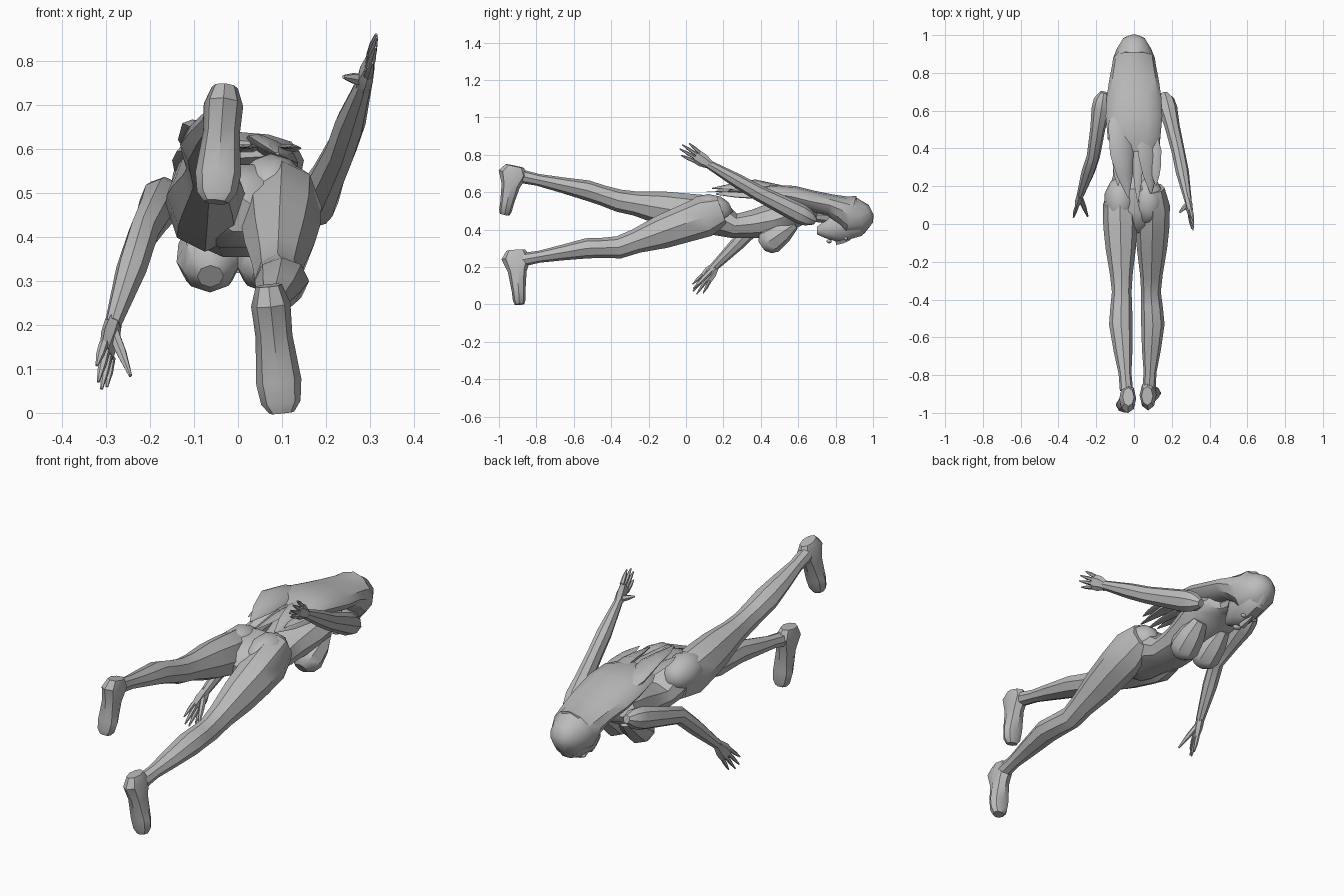
import bpy
import bmesh
from math import cos, sin, pi, radians
from mathutils import Vector, Matrix

default_cube = bpy.data.objects.get("Cube")
if default_cube:
    bpy.data.objects.remove(default_cube, do_unlink=True)

# One plain grey for the whole sculpture
GREY = (0.5, 0.5, 0.5, 1)
grey = bpy.data.materials.new("clay grey")
grey.use_nodes = True
grey.diffuse_color = GREY
grey.node_tree.nodes["Principled BSDF"].inputs["Base Color"].default_value = GREY

# Body profiles: position along the joints, half width, half depth
LEG = ((-.2, .06, .08), (0, .09, .11), (.25, .09, .1), (.5, .08, .09), (.8, .06, .065),
       (1, .052, .06), (1.5, .058, .054), (2, .062, .054), (2.4, .05, .041),
       (2.75, .034, .032), (3, .035, .036))
FOOT = ((0, .03, .05), (.15, .045, .08), (.4, .042, .05), (.75, .052, .037),
        (.92, .045, .034), (1, .028, .026))
ARM = ((-.35, .02, .02), (-.2, .045, .045), (0, .05, .055), (.4, .04, .05),
       (1, .035, .042), (1.4, .035, .038), (2, .019, .023))
BREAST = ((0, .04, .03), (.5, .068, .06), (1, .075, .075), (1.25, .06, .06), (1.4, .03, .03))
# Unit profiles, scaled for each use
LOCK = ((0, .5, .3), (.4, 1, .8), (1, .9, .6), (1.5, .6, .4), (2, .05, .1))
FINGER = ((0, 1, 1), (.5, .9, .9), (1, .3, .3))
PALM = ((0, .6, 1), (.5, 1, 1), (1, 1, .6))


def finish(name, bm):
    """Turn a bmesh into a shaded object."""
    bmesh.ops.recalc_face_normals(bm, faces=bm.faces)
    mesh = bpy.data.meshes.new(name)
    bm.to_mesh(mesh)
    bm.free()
    mesh.materials.append(grey)
    obj = bpy.data.objects.new(name, mesh)
    bpy.context.collection.objects.link(obj)
    bpy.ops.object.select_all(action="DESELECT")
    obj.select_set(True)
    bpy.context.view_layer.objects.active = obj
    bpy.ops.object.shade_smooth_by_angle(angle=radians(35))


def add_skin(bm, sections, sides, roll=0, across=Vector((1, 0, 0))):
    """Skin ellipses (centre, half width, half depth) set square to their path."""
    last = len(sections) - 1
    rings = []
    for i, (centre, wide, deep) in enumerate(sections):
        ahead, behind = sections[min(i + 1, last)], sections[max(i - 1, 0)]
        tangent = (ahead[0] - behind[0]).normalized()
        u = (across - tangent * tangent.dot(across)).normalized()
        u = Matrix.Rotation(roll, 3, tangent) @ u
        v = tangent.cross(u)
        turns = [2 * pi * k / sides for k in range(sides)]
        rings.append([bm.verts.new(centre + u * wide * cos(t) + v * deep * sin(t))
                      for t in turns])
    for lower, upper in zip(rings, rings[1:]):
        for k in range(sides):
            n = (k + 1) % sides
            bm.faces.new((lower[k], lower[n], upper[n], upper[k]))
    bm.faces.new(rings[0])
    bm.faces.new(rings[-1])


def along(joints, profile, scale=(1, 1)):
    """Place a profile along straight segments between the joints."""
    joints = [Vector(j) for j in joints]
    sections = []
    for t, wide, deep in profile:
        i = min(max(int(t), 0), len(joints) - 2)
        centre = joints[i] + (joints[i + 1] - joints[i]) * (t - i)
        sections.append((centre, wide * scale[0], deep * scale[1]))
    return sections


def limb(name, profile, *joints, scale=(1, 1), sides=8, roll=0):
    bm = bmesh.new()
    add_skin(bm, along(joints, profile, scale), sides, roll)
    finish(name, bm)


def spine_part(name, rows, sides=10):
    """Sections (y, z, half width, half depth) on the centre line."""
    bm = bmesh.new()
    add_skin(bm, [(Vector((0, y, z)), wide, deep) for y, z, wide, deep in rows], sides)
    finish(name, bm)


def ellipsoid(name, centre, radii):
    bm = bmesh.new()
    bmesh.ops.create_icosphere(bm, subdivisions=2, radius=1)
    bmesh.ops.transform(bm, matrix=Matrix.LocRotScale(Vector(centre), None, Vector(radii)),
                        verts=bm.verts)
    finish(name, bm)


def hand(name, wrist, tip, across, thumb):
    """Flat palm with four spread fingers and a thumb."""
    wrist, tip, thumb = Vector(wrist), Vector(tip), Vector(thumb)
    reach = tip - wrist
    side = Vector(across).normalized()
    side = (side - reach * side.dot(reach) / reach.length_squared).normalized()
    bm = bmesh.new()

    def stick(profile, start, end, width, depth):
        add_skin(bm, along((start, end), profile, (width, depth)), sides=6, across=side)

    stick(PALM, wrist, wrist + reach / 2, .037, .019)
    for k in (-1.5, -.5, .5, 1.5):
        base = wrist + reach * .45 + side * k * .018
        end = wrist + reach * (1 - .07 * k * k) + side * k * .026
        stick(FINGER, base, end, .01, .011)
    stick(FINGER, wrist + reach * .12, thumb, .015, .014)
    finish(name, bm)


# Torso and neck
spine_part("torso", (
    (-.04, .45, .04, .04), (0, .46, .1, .08), (.07, .47, .13, .1), (.16, .47, .14, .105),
    (.26, .42, .11, .07), (.36, .43, .11, .08), (.47, .45, .13, .1), (.6, .49, .15, .075),
    (.67, .49, .11, .045), (.7, .48, .05, .042), (.8, .47, .045, .045)))

# Paired masses of the chest, seat and eyes
for label, s in (("left", 1), ("right", -1)):
    limb(label + "_breast", BREAST, (.07 * s, .58, .43), (.065 * s, .455, .345))
    ellipsoid(label + "_buttock", (.075 * s, .12, .5), (.085, .13, .09))
    ellipsoid(label + "_eye", (.032 * s, .855, .352), (.016, .01, .01))

# Legs: hip, knee, calf, ankle
limb("left_leg", LEG, (.1, .1, .47), (.09, -.36, .305), (.1, -.53, .3), (.08, -.87, .24))
limb("right_leg", LEG, (-.075, .1, .475), (-.065, -.36, .555), (-.07, -.53, .61),
     (-.04, -.88, .685))

# Feet: heel to toe
limb("left_foot", FOOT, (.07, -.91, .29), (.1, -.89, 0))
limb("right_foot", FOOT, (-.03, -.915, .74), (-.05, -.97, .48))

# Arms: shoulder, elbow, wrist
limb("left_arm", ARM, (.18, .61, .485), (.235, .38, .6), (.287, .12, .75))
limb("right_arm", ARM, (-.175, .61, .48), (-.215, .36, .41), (-.285, .15, .2))
hand("left_hand", (.285, .13, .745), (.315, -.03, .845), (.1, .55, .8), (.24, .06, .765))
hand("right_hand", (-.283, .16, .21), (-.315, .045, .06), (.3, .75, -.6), (-.245, .04, .085))

# Head with nose and lips
spine_part("head", (
    (.7, .395, .02, .02), (.73, .395, .04, .04), (.78, .41, .065, .08),
    (.85, .43, .075, .09), (.92, .44, .07, .08), (.96, .46, .04, .05)))
limb("nose", FINGER, (0, .8, .335), (0, .88, .35), scale=(.018, .02), sides=6)
ellipsoid("lips", (0, .765, .338), (.024, .014, .012))

# Hair: a cap running down the back
spine_part("hair_cap", (
    (.99, .505, .03, .03), (.97, .495, .065, .065), (.93, .475, .09, .1),
    (.88, .475, .11, .11), (.83, .505, .118, .08), (.77, .53, .13, .06),
    (.67, .55, .145, .06), (.57, .575, .15, .06), (.46, .595, .14, .045),
    (.38, .6, .1, .02)), sides=12)

# Hair: two wind-lifted lobes split down the middle, with tapering tips
limb("hair_lobe_left", LOCK, (.07, .62, .57), (.08, .36, .6), (.09, .16, .59),
     scale=(.072, .035), roll=-.5)
limb("hair_lobe_right", LOCK, (-.07, .62, .575), (-.065, .37, .64), (-.03, .14, .62),
     scale=(.072, .035), roll=-.3)
for x, tip in ((.02, .11), (-.085, .2), (.115, .2)):
    limb("hair_strand", LOCK, (x, .45, .6), (x, .3, .605), (x, tip, .605),
         scale=(.03, .012), sides=6)
